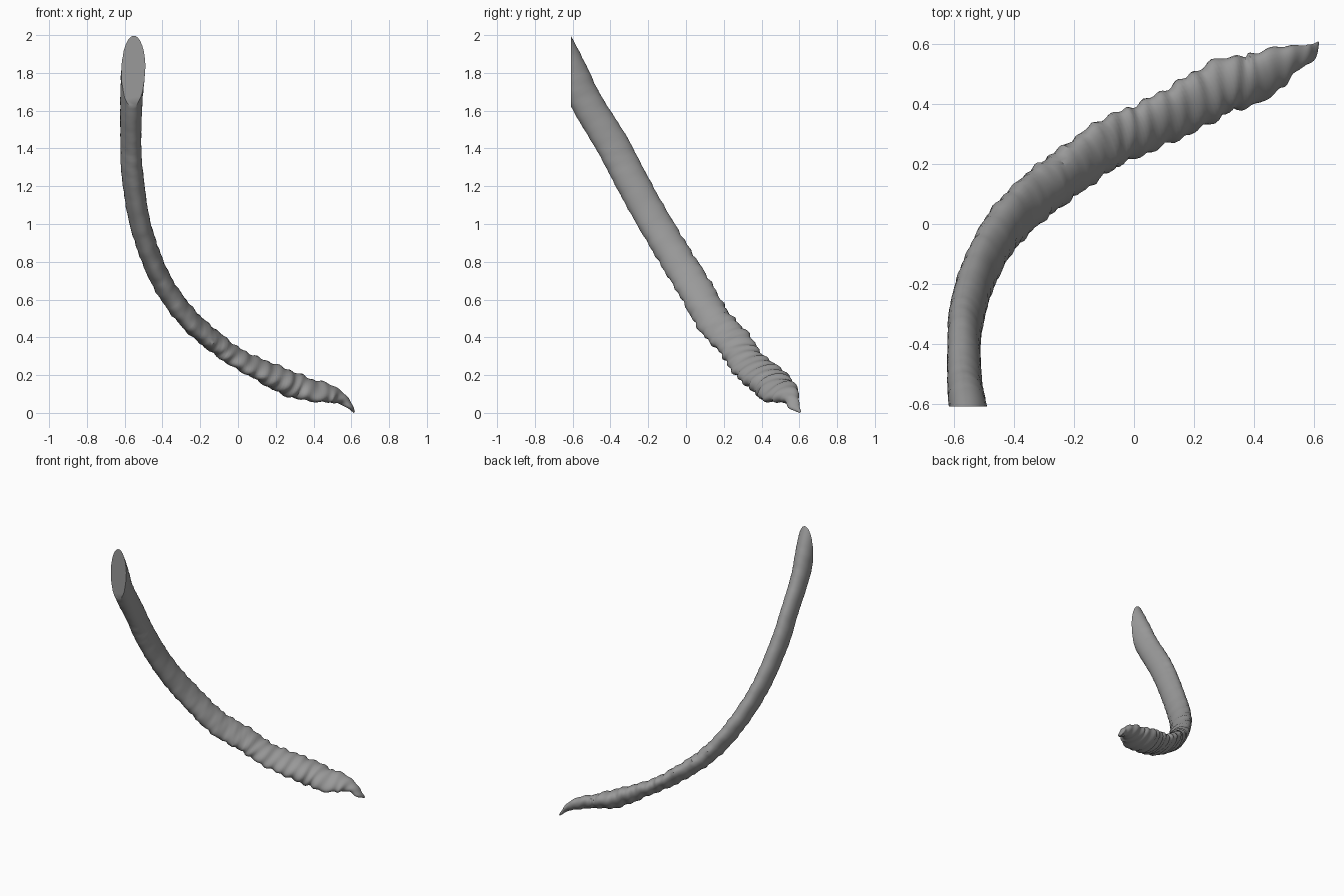
import bpy, bmesh, math
from mathutils import Vector

cube = bpy.data.objects.get("Cube")
if cube:
    bpy.data.objects.remove(cube, do_unlink=True)

# Plain grey material
mat = bpy.data.materials.new("stone grey")
mat.use_nodes = True
GREY = (0.32, 0.32, 0.32, 1)
mat.diffuse_color = GREY
bsdf = mat.node_tree.nodes["Principled BSDF"]
bsdf.inputs["Base Color"].default_value = GREY
bsdf.inputs["Roughness"].default_value = 0.8

# Centre line: x, y, z, half width, half thickness
PATH = [
    (-0.53, -0.78, 2.13, 0.088, 0.060),
    (-0.552, -0.625, 1.84, 0.088, 0.063),
    (-0.565, -0.53, 1.65, 0.085, 0.058),
    (-0.567, -0.395, 1.43, 0.088, 0.054),
    (-0.558, -0.30, 1.25, 0.088, 0.057),
    (-0.512, -0.15, 0.98, 0.088, 0.055),
    (-0.415, 0.01, 0.72, 0.090, 0.054),
    (-0.265, 0.14, 0.50, 0.092, 0.053),
    (-0.10, 0.26, 0.36, 0.092, 0.050),
    (0.00, 0.305, 0.288, 0.090, 0.046),
    (0.10, 0.355, 0.235, 0.093, 0.048),
    (0.20, 0.407, 0.188, 0.097, 0.058),
    (0.30, 0.460, 0.147, 0.096, 0.060),
    (0.40, 0.485, 0.118, 0.090, 0.045),
    (0.48, 0.530, 0.105, 0.072, 0.042),
    (0.54, 0.555, 0.080, 0.042, 0.032),
    (0.59, 0.572, 0.040, 0.030, 0.016),
    (0.615, 0.605, 0.004, 0.005, 0.004),
]
STEPS, SIDES = 10, 28
WIDE = Vector((-0.16, 0.87, 0.46))  # broad direction of the section


def spline(i, t):
    """Catmull-Rom blend of the path rows between i and i + 1."""
    n = len(PATH) - 1
    rows = [PATH[min(max(i + k, 0), n)] for k in (-1, 0, 1, 2)]
    return [0.5 * (2 * b + (c - a) * t + (2 * a - 5 * b + 4 * c - d) * t * t
                   + (3 * b - a - 3 * c + d) * t ** 3) for a, b, c, d in zip(*rows)]


samples = [spline(i, s / STEPS) for i in range(len(PATH) - 1) for s in range(STEPS)]
samples.append(list(PATH[-1]))
centres = [Vector(s[:3]) for s in samples]

# Loft oval rings, with oblique wrinkles growing towards the thin end
bm = bmesh.new()
rings = []
length = 0.0
for k, (c, s) in enumerate(zip(centres, samples)):
    if k:
        length += (c - centres[k - 1]).length
    tangent = (centres[min(k + 1, len(centres) - 1)] - centres[max(k - 1, 0)]).normalized()
    wide = (WIDE - tangent * WIDE.dot(tangent)).normalized()
    thin = tangent.cross(wide).normalized()
    amount = 0.012 + 0.055 * min(max((length - 1.0) / 1.0, 0), 1)
    ring = []
    for j in range(SIDES):
        a = 2 * math.pi * j / SIDES
        bump = 1 + amount * (math.sin(88 * length + 2 * a)
                             + 0.6 * math.sin(47 * length - a + 1)
                             + 0.4 * math.sin(3 * a + 15 * length))
        ring.append(bm.verts.new(c + wide * (s[3] * bump * math.cos(a))
                                 + thin * (s[4] * bump * math.sin(a))))
    rings.append(ring)
for r0, r1 in zip(rings, rings[1:]):
    for j in range(SIDES):
        n = (j + 1) % SIDES
        bm.faces.new((r0[j], r0[n], r1[n], r1[j]))
bm.faces.new(rings[0])
bm.faces.new(rings[-1])

# Slice the thick end flat, facing the front, and close it
cut = bmesh.ops.bisect_plane(bm, geom=bm.verts[:] + bm.edges[:] + bm.faces[:],
                             plane_co=(0, -0.61, 0), plane_no=(0, -1, 0), clear_outer=True)
bmesh.ops.contextual_create(
    bm, geom=[e for e in cut["geom_cut"] if isinstance(e, bmesh.types.BMEdge)])
bmesh.ops.recalc_face_normals(bm, faces=bm.faces[:])

mesh = bpy.data.meshes.new("curved_horn")
bm.to_mesh(mesh)
bm.free()
mesh.materials.append(mat)
horn = bpy.data.objects.new("curved_horn", mesh)
bpy.context.collection.objects.link(horn)
bpy.ops.object.select_all(action='DESELECT')
horn.select_set(True)
bpy.context.view_layer.objects.active = horn
bpy.ops.object.shade_smooth_by_angle(angle=math.radians(40))
